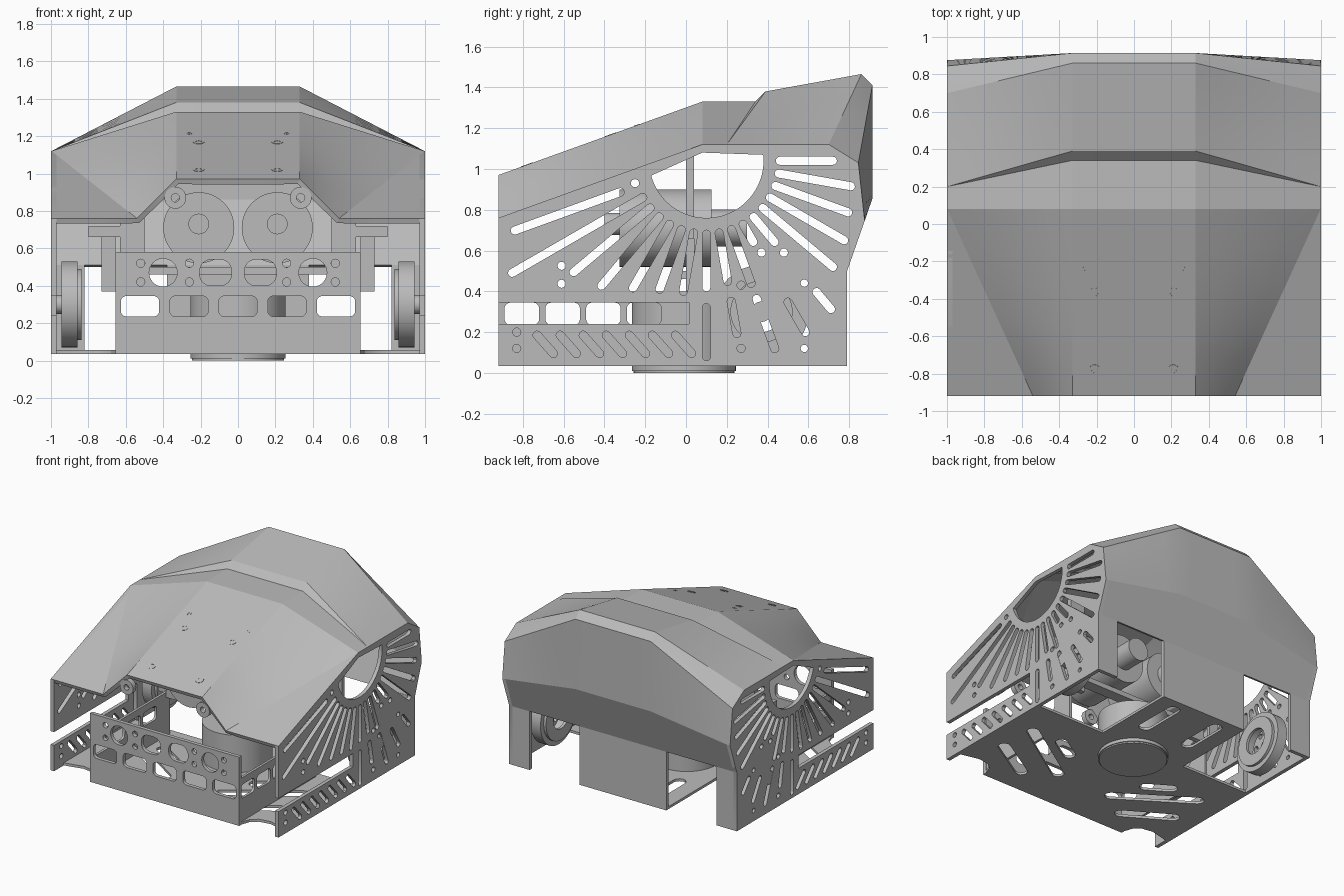
import bpy, bmesh
from math import sin, cos, pi, radians
from mathutils import Matrix, Vector

cube = bpy.data.objects.get("Cube")
if cube:
    bpy.data.objects.remove(cube)

grey = bpy.data.materials.new("plain_grey")
grey.use_nodes = True
grey.diffuse_color = (0.5, 0.5, 0.5, 1)
bsdf = next(n for n in grey.node_tree.nodes if n.type == 'BSDF_PRINCIPLED')
bsdf.inputs["Base Color"].default_value = (0.5, 0.5, 0.5, 1)

X, Y, Z = Vector((1, 0, 0)), Vector((0, 1, 0)), Vector((0, 0, 1))
SIDE, FRONT, FLAT = (Y, Z), (X, Z), (X, Y)


# ---- 2D outline helpers ----
def circle(cx, cy, r, n=32):
    return [(cx + r * cos(2 * pi * i / n), cy + r * sin(2 * pi * i / n)) for i in range(n)]


def capsule(p, q, r=0.02, n=6):
    p, q = Vector(p), Vector(q)
    d = (q - p).normalized()
    s = Vector((-d.y, d.x))
    pts = []
    for c, sign in ((q, 1), (p, -1)):
        for i in range(n + 1):
            a = pi * i / n
            pts.append(tuple(c + r * sign * (d * sin(a) - s * cos(a))))
    return pts


def rounded(cx, cy, w, h, r=0.03, n=4):
    pts = []
    for k, (sx, sy) in enumerate(((1, 1), (-1, 1), (-1, -1), (1, -1))):
        for i in range(n + 1):
            a = pi / 2 * (k + i / n)
            pts.append((cx + sx * (w / 2 - r) + r * cos(a), cy + sy * (h / 2 - r) + r * sin(a)))
    return pts


def rect(a0, a1, b0, b1):
    return [(a0, b0), (a1, b0), (a1, b1), (a0, b1)]


# ---- mesh from an evaluated temporary object ----
def bake(data, setup=None):
    tmp = bpy.data.objects.new("tmp", data)
    bpy.context.collection.objects.link(tmp)
    if setup:
        setup(tmp)
    dg = bpy.context.evaluated_depsgraph_get()
    me = bpy.data.meshes.new_from_object(tmp.evaluated_get(dg))
    bpy.data.objects.remove(tmp)
    return me


def finish(name, me, angle):
    me.name = name
    me.materials.clear()
    me.materials.append(grey)
    me.shade_smooth()
    me.set_sharp_from_angle(angle=radians(angle))
    ob = bpy.data.objects.new(name, me)
    bpy.context.collection.objects.link(ob)


# ---- flat plate with holes, centred on its plane ----
def plate(name, axes, origin, thick, outline, holes=()):
    cu = bpy.data.curves.new(name + "_profile", 'CURVE')
    cu.dimensions = '2D'
    cu.fill_mode = 'BOTH'
    cu.extrude = thick / 2
    for loop in (outline, *holes):
        sp = cu.splines.new('POLY')
        sp.points.add(len(loop) - 1)
        for pt, (a, b) in zip(sp.points, loop):
            pt.co = (a, b, 0, 1)
        sp.use_cyclic_u = True
    me = bake(cu)
    bpy.data.curves.remove(cu)
    u, v = axes
    basis = Matrix((u, v, u.cross(v))).transposed().to_4x4()
    me.transform(Matrix.Translation(origin) @ basis)
    finish(name, me, 30)


def box(name, x0, x1, y0, y1, z0, z1):
    plate(name, FLAT, (0, 0, (z0 + z1) / 2), z1 - z0, rect(x0, x1, y0, y1))


def disc(name, axes, origin, r, thick, hole=0):
    plate(name, axes, origin, thick, circle(0, 0, r, 48),
          [circle(0, 0, hole, 48)] if hole else [])


# ---- faceted roof shell ----
W = .998
P = dict(a=(.33, -.92, .97), b=(.54, -.92, .76), c=(W, -.92, .76), d=(.33, .08, 1.33),
         e=(W, .08, 1.12), f=(.33, .34, 1.33), g=(W, .2, 1.12), h=(.33, .39, 1.38),
         i=(.33, .86, 1.465), j=(W, .7, 1.12), k=(.33, .914, 1.41), l=(W, .845, 1.03),
         m=(.33, .914, .855), n=(W, .876, .745), o=(.33, .79, .5), p=(W, .79, .5))
bm = bmesh.new()
V = {(key, s): bm.verts.new((s * x, y, z)) for key, (x, y, z) in P.items() for s in (1, -1)}
spine = "adfhikmo"
for q, r in zip(spine, spine[1:]):
    bm.faces.new([V[q, 1], V[r, 1], V[r, -1], V[q, -1]])
for loop in ("abed", "bce", "degf", "fgh", "hgji", "ijlk", "klnm", "mnpo"):
    bm.faces.new([V[key, 1] for key in loop])
    bm.faces.new([V[key, -1] for key in reversed(loop)])
bmesh.ops.subdivide_edges(bm, edges=bm.edges[:], cuts=4, use_grid_fill=True)
shell = bpy.data.meshes.new("shell_surface")
bm.to_mesh(shell)
bm.free()


def add_wall(ob):
    solid = ob.modifiers.new("wall", 'SOLIDIFY')
    solid.thickness = 0.03
    solid.offset = -1


finish("roof_shell", bake(shell, add_wall), 11)
bpy.data.meshes.remove(shell)

# ---- roof bolts and front lugs ----
slope = (X, Vector((0, 1, .36)).normalized())
for s in (1, -1):
    for x, y, r in ((.21, -.37, .03), (.21, -.78, .03), (.26, -.24, .015)):
        disc("roof_bolt", slope, (s * x, y, 1.301 + .36 * y), r, 0.004, r * .55)
    disc("front_lug", FRONT, (s * .335, -.9, .87), .058, 0.04, .022)

# ---- side panels with fan of slots ----
side = [(-.92, .035), (.79, .035), (.79, .5), (.876, .745), (.845, 1.03), (.7, 1.12),
        (.08, 1.12), (-.92, .76), (-.92, .345), (.015, .345), (.015, .24), (-.92, .24)]


def fan(deg, r):
    return (.1 + r * cos(radians(deg)), 1.04 - r * sin(radians(deg)))


cuts = [[fan(t, .28) for t in range(-6, 166, 3)] + [(.08, 1.08)]]
inner_end = (.62, .72, .74, .78, .81, .52, .46, .64, .6, .62, .65, .67, .72, .8, .85, 1.1, 1.0)
for k, end in enumerate(inner_end):
    cuts.append(capsule(fan(10 * k, .45 if k == 16 else .36), fan(10 * k, end)))
for deg, start, end in ((50, .84, .95), (60, .8, .97), (70, .72, .98), (80, .7, .86), (90, .72, .96)):
    cuts.append(capsule(fan(deg, start), fan(deg, end)))
for k in range(7):
    y = -.73 + .113 * k
    cuts.append(capsule((y, .185), (y + .08, .095)))
for y, z in ((-.61, .525), (-.61, .437), (-.83, .2), (-.83, .12), (.27, .43), (.27, .12),
             (.58, .44), (.58, .12), (.48, .59), (.37, .59), (-.25, .93)):
    cuts.append(circle(y, z, .02 if y < .5 else .018, 16))
for s, word in ((1, "left"), (-1, "right")):
    plate(word + "_side_panel", SIDE, (s * .985, 0, 0), .03, side, cuts)

# ---- front plate ----
holes = [rounded(k * .262, .29, .205, .11) for k in range(-2, 3)]
for s in (1, -1):
    holes += [circle(s * x, z, .022, 16) for x in (.26, .52) for z in (.42, .52)]
    holes += [circle(s * .4, .47, .075), rounded(s * .12, .47, .17, .14, .06)]
plate("front_plate", FRONT, (0, -.905, 0), .03, rect(-.655, .655, .035, .58), holes)

# ---- floor with rear wheel bays and scooped front corners ----
half = [(.655, -.89), (.68, -.82), (.73, -.78), (.82, -.765), (.97, -.8), (.97, .1), (.38, .1), (.38, .79)]
floor = half + [(-x, y) for x, y in reversed(half)]
slots = []
for s in (1, -1):
    slots += [capsule((s * .47, -.71), (s * .8, -.51), .045),
              capsule((s * .25, -.56), (s * .78, -.21), .045),
              capsule((s * .36, -.3), (s * .52, -.2), .045),
              capsule((s * .2, .37), (s * .2, .68), .05)]
plate("floor", FLAT, (0, 0, .045), .02, floor, slots)

# ---- round base ----
disc("base_drum", FLAT, (0, -.01, .18), .255, .34)
disc("base_rim", FLAT, (0, -.01, .005), .247, .01)

# ---- rear wall below the fold ----
box("rear_center_wall", -.38, .38, .76, .79, .035, .51)
for s in (1, -1):
    box("rear_post", *sorted((s * .82, s * .97)), .76, .79, .035, .51)

# ---- inner parts, mirrored ----
cells = [rounded(y, .29, .17, .11) for y in (-.805, -.605, -.405, -.205)]
for s in (1, -1):
    plate("inner_side_plate", SIDE, (s * .64, 0, 0), .02, rect(-.89, .05, .055, .4), cells)
    disc("motor_body", FRONT, (s * .21, -.1, .71), .19, .45)
    disc("motor_front_hub", FRONT, (s * .21, -.35, .73), .055, .1)
    disc("motor_rear_hub", FRONT, (s * .21, .2, .71), .09, .2)
    disc("wheel_ring", SIDE, (s * .9, .37, .3), .23, .085, .15)
    disc("wheel_flange", SIDE, (s * .847, .37, .3), .19, .022, .1)
    disc("wheel_axle", SIDE, (s * .965, .37, .3), .05, .066)
    box("inner_bracket", *sorted((s * .5, s * .63)), 0, .04, .36, 1.1)
    box("bracket_arm", *sorted((s * .63, s * .8)), 0, .04, .66, .72)
    box("bracket_leg", *sorted((s * .655, s * .73)), .04, .07, .37, .72)
box("motor_shelf", -.5, .5, -.05, .04, .46, .5)
